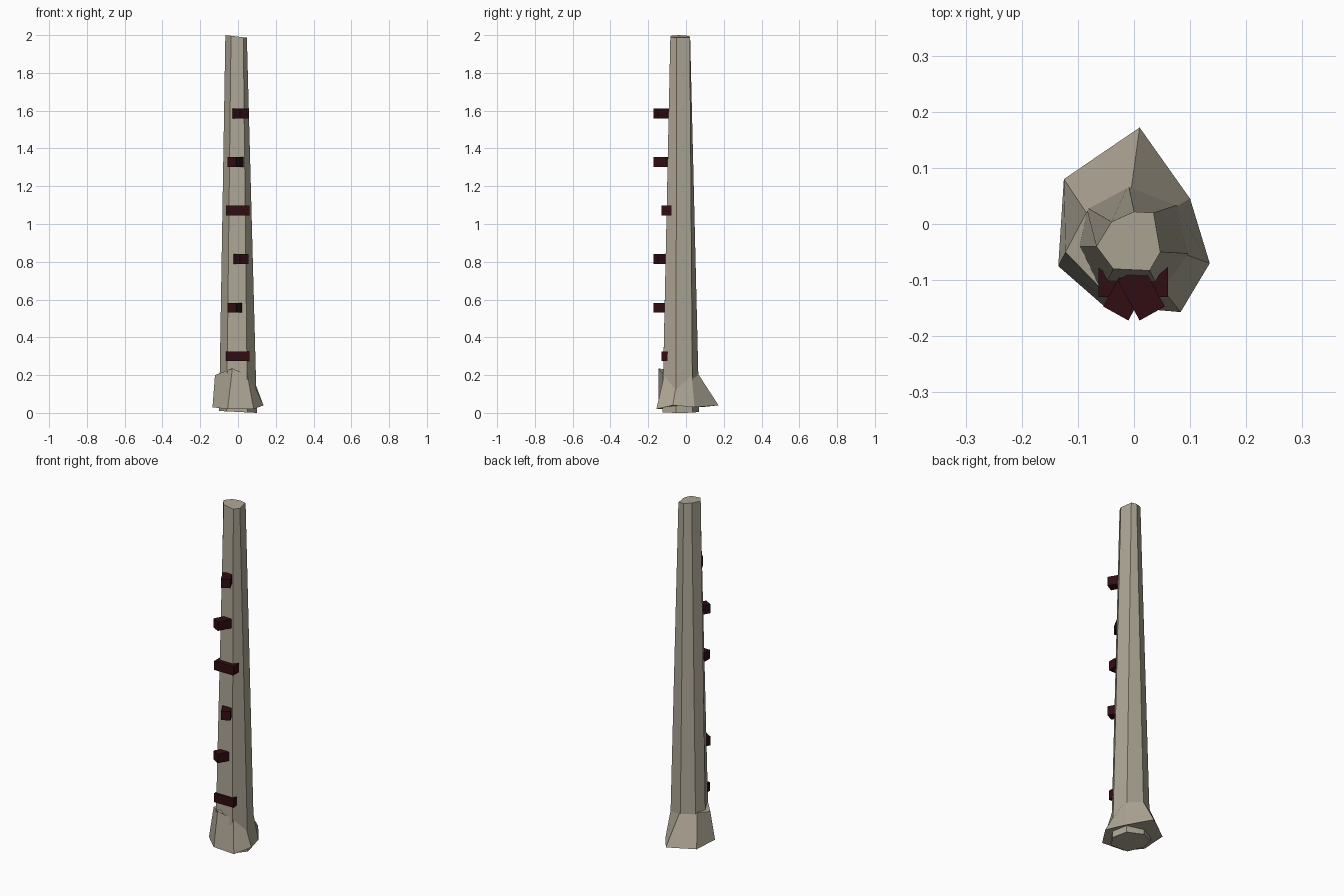
import bpy
import bmesh

cube = bpy.data.objects.get("Cube")
if cube:
    bpy.data.objects.remove(cube, do_unlink=True)


def material(name, rgb):
    m = bpy.data.materials.new(name)
    m.use_nodes = True
    m.diffuse_color = (*rgb, 1)
    m.node_tree.nodes["Principled BSDF"].inputs["Base Color"].default_value = (*rgb, 1)
    return m


stone = material("weathered_stone", (0.42, 0.38, 0.30))
iron = material("dark_red_iron", (0.030, 0.004, 0.006))


def loft(name, lower, upper, mat):
    """Closed flat-shaded solid between two matching rings of points."""
    bm = bmesh.new()
    low = [bm.verts.new(p) for p in lower]
    top = [bm.verts.new(p) for p in upper]
    count = len(low)
    for i in range(count):
        j = (i + 1) % count
        bm.faces.new((low[i], low[j], top[j], top[i]))
    bm.faces.new(low[::-1])
    bm.faces.new(top)
    bmesh.ops.recalc_face_normals(bm, faces=bm.faces[:])
    mesh = bpy.data.meshes.new(name)
    bm.to_mesh(mesh)
    bm.free()
    mesh.materials.append(mat)
    obj = bpy.data.objects.new(name, mesh)
    bpy.context.collection.objects.link(obj)
    return obj


# Tapered seven-sided shaft with a slightly sloping tip
shaft_low = [(-0.10, -0.04), (-0.06, -0.125), (0.05, -0.125), (0.10, -0.053),
             (0.08, 0.035), (-0.01, 0.07), (-0.085, 0.03)]
shaft_top = [(-0.067, -0.04), (-0.037, -0.08), (0.028, -0.083), (0.047, -0.05),
             (0.035, 0.02), (0.0, 0.022), (-0.04, 0.004)]
loft("shaft",
     [(x, y, 0.005 - 0.05 * x) for x, y in shaft_low],
     [(x, y, 1.992 - 0.12 * x) for x, y in shaft_top], stone)

# Irregular flared foot around the shaft
foot_low = [(-0.135, -0.075, 0.03), (-0.055, -0.145, 0.02), (0.083, -0.157, 0.02),
            (0.135, -0.07, 0.04), (0.10, 0.045, 0.03), (0.01, 0.172, 0.04),
            (-0.125, 0.08, 0.03)]
foot_top = [(-0.122, -0.05, 0.20), (-0.03, -0.145, 0.235), (0.05, -0.115, 0.20),
            (0.093, -0.055, 0.13), (0.075, 0.03, 0.20), (-0.005, 0.062, 0.21),
            (-0.085, 0.02, 0.21)]
loft("flared_foot", foot_low, foot_top, stone)

# Climbing rungs: a wide bracket, then blocks angled to either side, repeated
bracket = [(-0.063, -0.078), (-0.063, -0.13), (0.061, -0.13), (0.061, -0.076),
           (0.035, -0.098), (-0.035, -0.098)]
block = [(-0.01, -0.172), (0.029, -0.10), (-0.016, -0.075), (-0.055, -0.147)]
mirrored_block = [(-x, y) for x, y in block]
profiles = [bracket, block, mirrored_block]
for i in range(6):
    z = 0.30 + 0.257 * i
    ring = profiles[i % 3]
    loft(f"rung_{i + 1}",
         [(x, y, z - 0.026) for x, y in ring],
         [(x, y, z + 0.026) for x, y in ring], iron)
